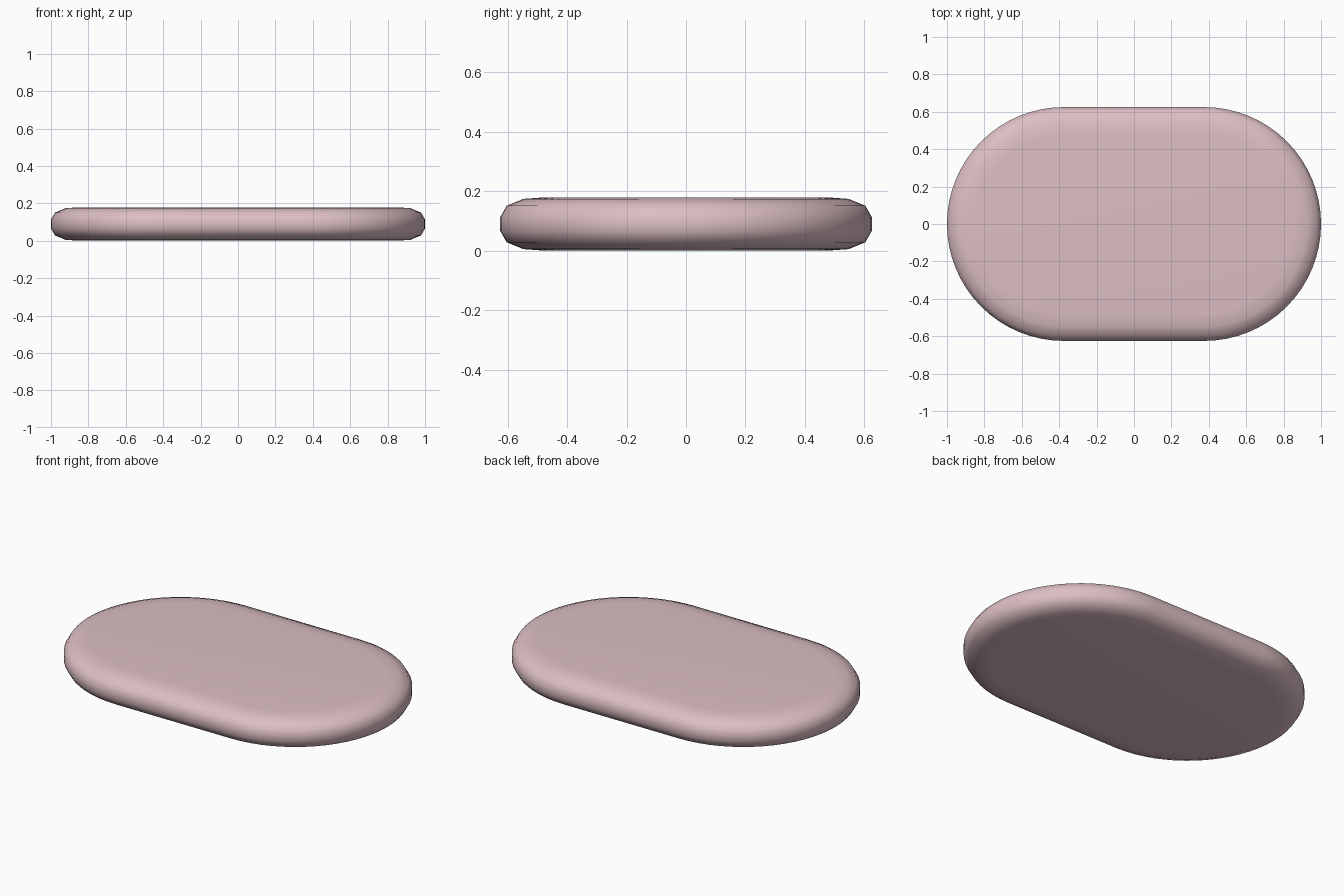
import bpy, bmesh, math

if "Cube" in bpy.data.objects:
    bpy.data.objects.remove(bpy.data.objects["Cube"])

HALF_STRAIGHT, RADIUS, SEGS = 0.375, 0.625, 32
# edge profile, bottom to top: (inset from outline, height)
UPPER = [(0.0, 0.113), (0.022, 0.151), (0.078, 0.174), (0.148, 0.179)]
PROFILE = [(d, 0.179 - z) for d, z in reversed(UPPER)] + UPPER


def stadium_ring(bm, inset, z):
    ring = []
    for side in (1, -1):
        for i in range(SEGS + 1):
            a = math.pi * i / SEGS - side * math.pi / 2
            r = RADIUS - inset
            ring.append(bm.verts.new((side * HALF_STRAIGHT + r * math.cos(a), r * math.sin(a), z)))
    return ring


# rounded slab body
bm = bmesh.new()
rings = [stadium_ring(bm, d, z) for d, z in PROFILE]
for low, high in zip(rings, rings[1:]):
    n = len(low)
    for i in range(n):
        j = (i + 1) % n
        bm.faces.new((low[i], low[j], high[j], high[i]))
bm.faces.new(rings[0][::-1])
bm.faces.new(rings[-1])
bmesh.ops.recalc_face_normals(bm, faces=bm.faces)
for f in bm.faces:
    f.smooth = True
mesh = bpy.data.meshes.new("rounded_slab")
bm.to_mesh(mesh)
bm.free()
slab = bpy.data.objects.new("rounded_slab", mesh)
bpy.context.collection.objects.link(slab)

# pale pink
mat = bpy.data.materials.new("pale_pink")
mat.diffuse_color = (0.72, 0.52, 0.55, 1)
mat.use_nodes = True
mat.node_tree.nodes["Principled BSDF"].inputs["Base Color"].default_value = mat.diffuse_color
mesh.materials.append(mat)
